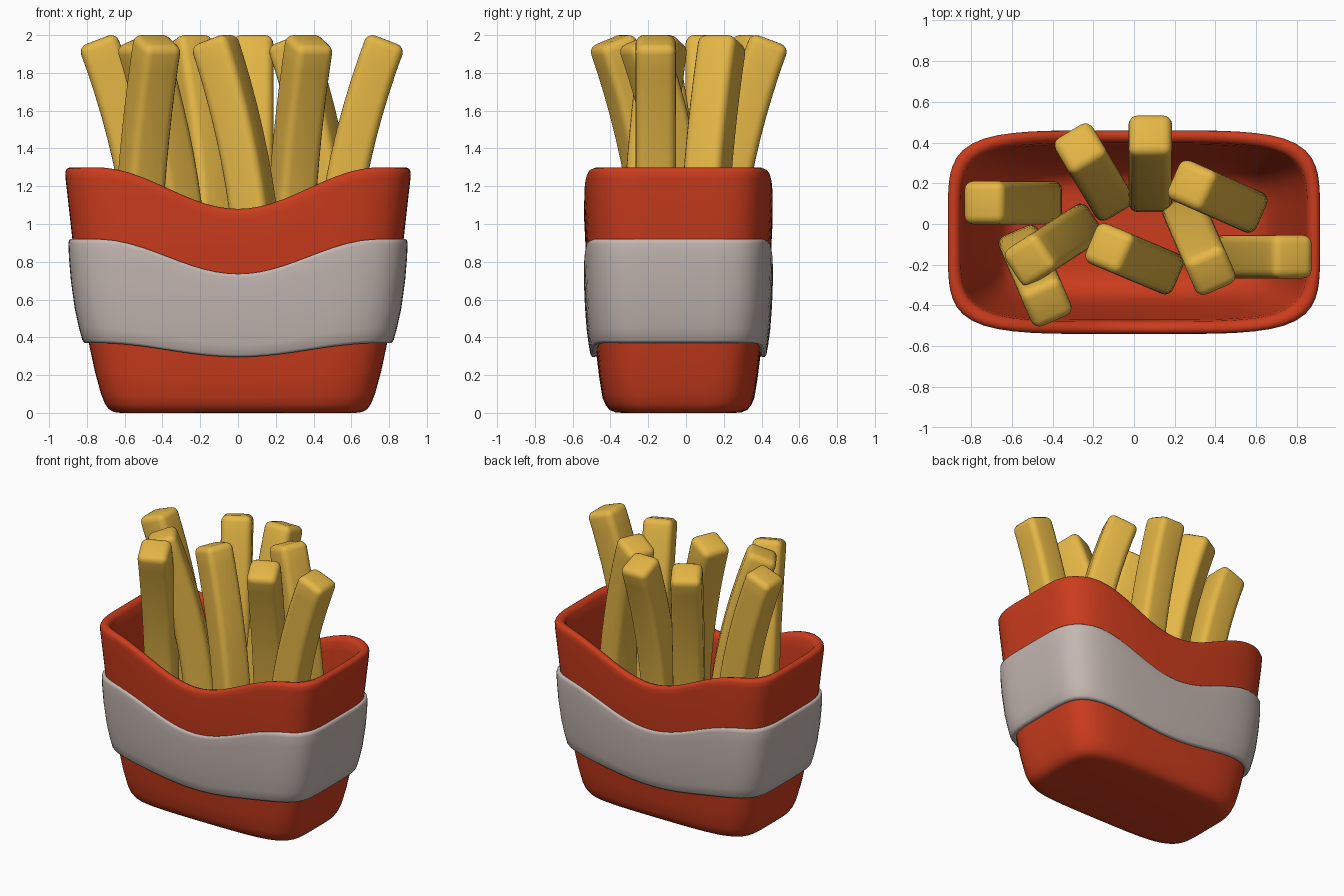
import bpy, bmesh, math
from mathutils import Vector

if "Cube" in bpy.data.objects:
    bpy.data.objects.remove(bpy.data.objects["Cube"])


def material(name, rgb):
    m = bpy.data.materials.new(name)
    m.diffuse_color = (*rgb, 1)
    m.use_nodes = True
    m.node_tree.nodes["Principled BSDF"].inputs["Base Color"].default_value = m.diffuse_color
    return m


RED = material("red", (0.60, 0.045, 0.012))
PALE = material("pale", (0.55, 0.47, 0.44))
YELLOW = material("yellow", (0.78, 0.47, 0.06))


def loft(name, rings, mat, cap_start=False, cap_end=False):
    """Skin a stack of closed rings with quads."""
    bm = bmesh.new()
    rows = [[bm.verts.new(p) for p in r] for r in rings]
    n = len(rows[0])
    for a, b in zip(rows, rows[1:]):
        for i in range(n):
            j = (i + 1) % n
            bm.faces.new((a[i], a[j], b[j], b[i]))
    if cap_start:
        bm.faces.new(rows[0][::-1])
    if cap_end:
        bm.faces.new(rows[-1])
    for f in bm.faces:
        f.smooth = True
    me = bpy.data.meshes.new(name)
    bm.to_mesh(me)
    bm.free()
    me.materials.append(mat)
    ob = bpy.data.objects.new(name, me)
    bpy.context.collection.objects.link(ob)
    return ob


def carton_ring(t, a, b, n=5, count=96):
    """Soft rectangle whose height dips towards x = 0."""
    pts = []
    for i in range(count):
        ang = 2 * math.pi * i / count
        c, s = math.cos(ang), math.sin(ang)
        r = (abs(c) ** n + abs(s) ** n) ** (-1 / n)
        x = a * c * r
        f = 0.5 + 0.5 * math.cos(math.pi * min(1, abs(x) / 0.75))
        pts.append((x, b * s * r - 0.04, t - min(0.2 * t, 0.22) * f))
    return pts


# Carton: outside wall, rounded rim, inside wall and floor (height, half x, half y)
carton = [(0, .62, .30), (.004, .655, .335), (.02, .685, .365), (.05, .705, .385),
          (.1, .725, .402), (.22, .758, .418), (.37, .790, .433), (.65, .838, .460),
          (.92, .877, .482), (1.1, .897, .492), (1.24, .913, .499), (1.275, .914, .499),
          (1.293, .906, .492), (1.3, .888, .475), (1.293, .866, .453), (1.27, .852, .438),
          (1.2, .842, .430), (.9, .805, .410), (.4, .718, .362), (.2, .665, .325),
          (.12, .625, .280), (.085, .56, .23), (.08, .50, .18)]
loft("carton", [carton_ring(*p) for p in carton], RED, True, True)

# Band wrapped round the carton
band = [(.385, .77, .42), (.372, .795, .438), (.37, .812, .456), (.385, .824, .466),
        (.45, .842, .475), (.55, .864, .486), (.7, .885, .495), (.82, .895, .499),
        (.895, .898, .5), (.913, .895, .498), (.92, .887, .492), (.918, .86, .468)]
loft("band", [carton_ring(*p) for p in band], PALE)


def fry(name, foot, tip, half=0.107, z0=0.45, z1=1.955, steps=12):
    """Square stick that stands upright at its foot and bends over to its tip."""
    foot, tip = Vector((*foot, z0)), Vector((*tip, z1))
    lean = tip - foot
    lean.z = 0
    side = lean.normalized().cross(Vector((0, 0, 1)))
    rings = []
    for k in range(steps + 1):
        u = k / steps
        p = foot + lean * u * u + Vector((0, 0, (z1 - z0) * u))
        tangent = (lean * 2 * u + Vector((0, 0, z1 - z0))).normalized()
        out = side.cross(tangent)
        rings.append([p + half * (out * i + side * j)
                      for i, j in ((1, 1), (-1, 1), (-1, -1), (1, -1))])
    ob = loft(name, rings, YELLOW, True, True)
    bm = bmesh.new()
    bm.from_mesh(ob.data)
    bmesh.ops.recalc_face_normals(bm, faces=bm.faces)
    bm.to_mesh(ob.data)
    bm.free()
    bev = ob.modifiers.new("round", "BEVEL")
    bev.width, bev.segments = 0.045, 4
    bev.limit_method, bev.angle_limit = "ANGLE", math.radians(40)
    # level the highest point with the 2.0 line
    bpy.context.view_layer.update()
    ev = ob.evaluated_get(bpy.context.evaluated_depsgraph_get())
    ob.location.z = 2.0 - max(v.co.z for v in ev.data.vertices)


# Fries: foot and tip positions seen from above
fries = [((-.46, .105), (-.745, .105)), ((-.13, .145), (-.27, .38)),
         ((.08, .165), (.08, .445)), ((.53, .083), (.275, .195)),
         ((.50, -.16), (.785, -.16)), ((.265, .025), (.38, -.24)),
         ((.12, -.22), (-.13, -.115)), ((-.28, -.03), (-.52, -.185)),
         ((-.54, -.13), (-.425, -.395))]
for i, (foot, tip) in enumerate(fries):
    fry(f"fry_{i + 1}", foot, tip)
